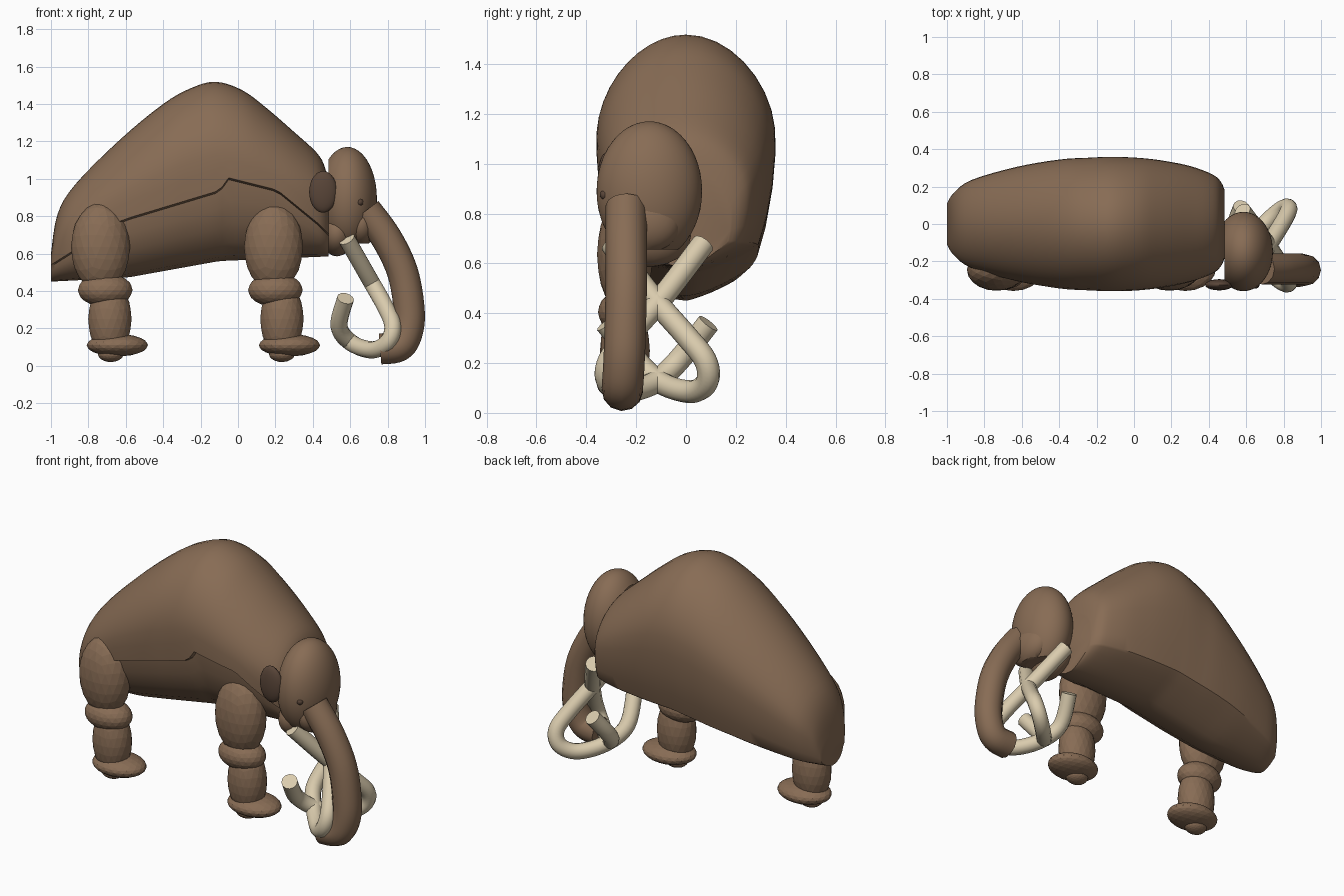
import bpy, bmesh, math
from mathutils import Vector

if "Cube" in bpy.data.objects:
    bpy.data.objects.remove(bpy.data.objects["Cube"])


def material(name, rgb):
    m = bpy.data.materials.new(name)
    m.diffuse_color = (*rgb, 1)
    m.use_nodes = True
    m.node_tree.nodes["Principled BSDF"].inputs["Base Color"].default_value = m.diffuse_color
    return m


FUR = material("fur", (0.245, 0.15, 0.09))
DARK = material("dark_skin", (0.10, 0.06, 0.04))
IVORY = material("ivory", (0.70, 0.60, 0.42))


def finish(ob, mat, angle=None):
    ob.data.materials.append(mat)
    if angle:
        bpy.ops.object.select_all(action='DESELECT')
        ob.select_set(True)
        bpy.context.view_layer.objects.active = ob
        bpy.ops.object.shade_smooth_by_angle(angle=math.radians(angle))
    return ob


def from_bmesh(name, bm, mat, angle=None):
    bmesh.ops.recalc_face_normals(bm, faces=bm.faces)
    me = bpy.data.meshes.new(name)
    bm.to_mesh(me)
    bm.free()
    ob = bpy.data.objects.new(name, me)
    bpy.context.collection.objects.link(ob)
    return finish(ob, mat, angle)


def catmull(pts, n):
    """Smooth list of points through the given ones."""
    p = [Vector(q) for q in pts]
    p = [p[0]] + p + [p[-1]]
    out = []
    for i in range(1, len(p) - 2):
        a, b, c, d = p[i - 1:i + 3]
        for k in range(n):
            t = k / n
            out.append(0.5 * (2 * b + (c - a) * t + (2 * a - 5 * b + 4 * c - d) * t * t
                              + (3 * b - a - 3 * c + d) * t ** 3))
    return out + [p[-1]]


def lerp_table(table, x):
    for (x0, v0), (x1, v1) in zip(table, table[1:]):
        if x <= x1:
            return v0 + (v1 - v0) * max(0, (x - x0) / (x1 - x0))
    return table[-1][1]


def blob(name, c, r, mat=FUR, sub=3, angle=30, cuts=()):
    bm = bmesh.new()
    bmesh.ops.create_icosphere(bm, subdivisions=sub, radius=1)
    for v in bm.verts:
        v.co = Vector(v.co[i] * r[i] + c[i] for i in range(3))
    for co, no in cuts:
        g = bm.verts[:] + bm.edges[:] + bm.faces[:]
        cut = bmesh.ops.bisect_plane(bm, geom=g, plane_co=co, plane_no=no, clear_outer=True)
        edges = [e for e in cut['geom_cut'] if isinstance(e, bmesh.types.BMEdge)]
        bmesh.ops.holes_fill(bm, edges=edges)
    return from_bmesh(name, bm, mat, angle)


def tube(name, pts, radius, mat):
    path = catmull(pts, 6)
    cu = bpy.data.curves.new(name, 'CURVE')
    cu.dimensions = '3D'
    cu.bevel_depth = radius
    cu.bevel_resolution = 4
    cu.use_fill_caps = True
    s = cu.splines.new('POLY')
    s.points.add(len(path) - 1)
    for p, q in zip(s.points, path):
        p.co = (*q, 1)
    ob = bpy.data.objects.new(name, cu)
    bpy.context.collection.objects.link(ob)
    bpy.ops.object.select_all(action='DESELECT')
    ob.select_set(True)
    bpy.context.view_layer.objects.active = ob
    bpy.ops.object.convert(target='MESH')
    return finish(bpy.context.object, mat, 40)


# Body: sections along x (x, half width, top) with a fur edge over the belly
stations = [(-1, .11, .60), (-.965, .165, .81), (-.87, .235, .97), (-.63, .305, 1.21),
            (-.4, .345, 1.40), (-.25, .355, 1.485), (-.12, .36, 1.518), (.02, .355, 1.475),
            (.15, .34, 1.38), (.3, .31, 1.25), (.42, .265, 1.14), (.465, .225, 1.06), (.485, .18, .95)]
path = [(v.x, v.y, v.z) for v in catmull(stations, 4)]
front_edge = [(-1, .54), (-.62, .78), (-.09, .94), (-.07, 1.01), (.21, .94), (.43, .76), (.49, .70)]
back_edge = [(-1, .51), (-.5, .61), (-.1, .67), (.49, .69)]
belly_line = [(-1, .45), (-.6, .47), (-.1, .56), (.49, .585)]


def section(x, w, top):
    mid = top - 0.44 * (top - lerp_table(belly_line, x))
    ef = min(lerp_table(front_edge, x), top - .05)
    eb, zb = lerp_table(back_edge, x), lerp_table(belly_line, x)

    def half(edge, sign):
        lim = math.asin(max(-.95, min(.95, (edge - mid) / (top - mid if edge > mid else (mid - zb) * 1.35))))
        pts = []
        for k in range(13):
            a = lim + (math.pi / 2 - lim) * k / 12
            h = (top - mid) if a > 0 else (mid - zb) * 1.35
            c = math.cos(a) * (1 - .07 * math.sin(max(a, 0)) ** 2)
            pts.append(Vector((x, sign * w * c, mid + h * math.sin(a))))
        e = pts[0]
        # full belly under the front edge, nearly straight slope under the back edge
        y0, z0 = e.y * (.91 if sign < 0 else .95), e.z - .01
        under = []
        for t in (0, .2, .4, .6, .8, 1):
            if sign < 0:
                a = t * math.pi / 2
                under.append(Vector((x, y0 * math.sin(a) ** .9, z0 + (zb - z0) * max(0, math.cos(a)) ** 1.2)))
                if t == 1:
                    under[-1].z = z0
            else:
                under.append(Vector((x, y0 * t, zb + (z0 - zb) * t ** 1.5)))
        return under + pts

    right, left = half(eb, 1), half(ef, -1)
    return right + left[-2:0:-1]


bm = bmesh.new()
rings = [[bm.verts.new(p) for p in section(*s)] for s in path]
for a, b in zip(rings, rings[1:]):
    n = len(a)
    for i in range(n):
        bm.faces.new((a[i], a[(i + 1) % n], b[(i + 1) % n], b[i]))
bm.faces.new(rings[0])
bm.faces.new(rings[-1])
from_bmesh("body", bm, FUR, 35)

# Legs, on the front side only: centre x of thigh, knee, shin, foot, sole
for name, xt, xk, xs, xf, xl in (("hind_leg", -.735, -.71, -.685, -.645, -.68),
                                 ("front_leg", .19, .20, .235, .275, .235)):
    y = -.245
    blob(name + "_thigh", (xt, y, .635), (.158, .112, .237), angle=None)
    blob(name + "_knee", (xk, y, .405), (.146, .108, .09), angle=None)
    blob(name + "_shin", (xs, y, .25), (.116, .10, .20), angle=None)
    blob(name + "_foot", (xf, y + .012, .11), (.164, .125, .06), angle=None)
    blob(name + "_sole", (xl, y, .065), (.07, .06, .045), angle=None)

# Head with flat neck and jaw cuts
blob("head", (.585, -.147, .89), (.158, .212, .28), sub=4,
     cuts=[((.484, 0, 0), (-1, 0, 0)), ((0, 0, .655), (0, 0, -1))])
blob("jaw", (.53, -.15, .71), (.095, .17, .125), cuts=[((.484, 0, 0), (-1, 0, 0))])
blob("cheek", (.66, -.17, .76), (.085, .15, .12), cuts=[((0, 0, .655), (0, 0, -1))])
blob("ear", (.455, -.325, .93), (.075, .03, .112), DARK)
blob("eye", (.65, -.325, .875), (.021, .021, .021), DARK, sub=2)

# Trunk
tube("trunk", [(.685, -.24, .83), (.795, -.24, .68), (.88, -.24, .50), (.915, -.245, .30),
               (.905, -.25, .18), (.86, -.255, .105), (.76, -.255, .09)], .083, FUR)

# Tusks, mirrored across the head's centre
tusk = [(.58, -.30, .68), (.70, -.14, .47), (.79, 0, .31), (.828, .078, .21), (.80, .085, .125),
        (.72, .02, .085), (.61, -.10, .12), (.54, -.20, .21), (.575, -.32, .36)]
tube("left_tusk", tusk, .046, IVORY)
tube("right_tusk", [(x, -.23 - y, z) for x, y, z in tusk], .046, IVORY)
